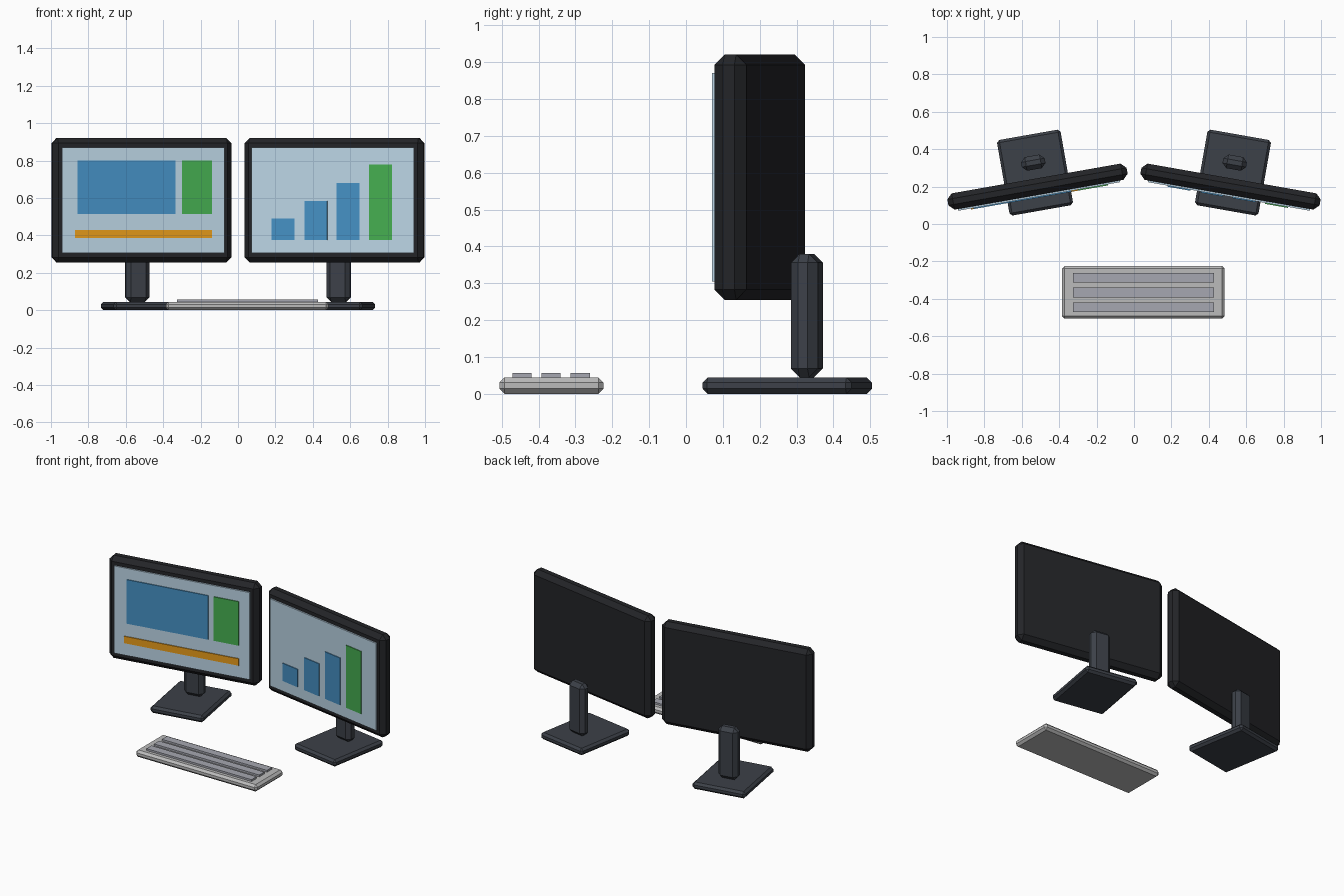
import bpy
from math import radians, cos, sin
from mathutils import Matrix, Vector

if "Cube" in bpy.data.objects:
    bpy.data.objects.remove(bpy.data.objects["Cube"])


def mat(name, rgb):
    m = bpy.data.materials.new(name)
    m.diffuse_color = (*rgb, 1)
    m.use_nodes = True
    m.node_tree.nodes["Principled BSDF"].inputs["Base Color"].default_value = m.diffuse_color
    return m


BODY = mat("casing", (0.017, 0.018, 0.021))
STAND = mat("stand", (0.045, 0.052, 0.065))
GLASS = mat("screen", (0.50, 0.66, 0.78))
BLUE = mat("blue", (0.06, 0.28, 0.55))
GREEN = mat("green", (0.06, 0.42, 0.08))
ORANGE = mat("orange", (0.80, 0.33, 0.01))
KEYS = mat("keys", (0.38, 0.39, 0.44))
SHELL = mat("shell", (0.50, 0.50, 0.50))


def box(name, center, size, material, chamfer=0, frame=Matrix()):
    bpy.ops.mesh.primitive_cube_add(size=1)
    ob = bpy.context.object
    ob.name = name
    ob.data.transform(Matrix.Diagonal((*size, 1)))
    ob.matrix_world = frame @ Matrix.Translation(Vector(center))
    ob.data.materials.append(material)
    if chamfer:
        b = ob.modifiers.new("chamfer", "BEVEL")
        b.width = chamfer
        b.segments = 1
    return ob


# chart panels as seen from the front: x0, x1, z0, z1, colour
charts = {
    "left": [(-0.858, -0.335, 0.515, 0.80, BLUE),
             (-0.30, -0.14, 0.515, 0.80, GREEN),
             (-0.872, -0.14, 0.385, 0.43, ORANGE)],
    "right": [(0.18, 0.303, 0.375, 0.49, BLUE),
              (0.355, 0.477, 0.375, 0.585, BLUE),
              (0.527, 0.65, 0.375, 0.68, BLUE),
              (0.70, 0.823, 0.375, 0.78, GREEN)],
}

# two monitors turned towards the user
for side, s in (("left", -1), ("right", 1)):
    angle = radians(-10 * s)
    cx = s * 0.516
    frame = Matrix.Translation((cx, 0.2, 0)) @ Matrix.Rotation(angle, 4, "Z")
    box(side + "_casing", (0, 0, 0.588), (0.973, 0.088, 0.666), BODY, 0.028, frame)
    box(side + "_screen", (0, -0.045, 0.588), (0.88, 0.017, 0.565), GLASS, 0, frame)
    box(side + "_stand_column", (0, 0.13, 0.2125), (0.128, 0.074, 0.335), STAND, 0.024, frame)
    box(side + "_stand_base", (0, 0.076, 0.0225), (0.345, 0.41, 0.045), STAND, 0.014, frame)
    for i, (x0, x1, z0, z1, colour) in enumerate(charts[side]):
        y = -0.055
        lx = ((x0 + x1) / 2 - cx + y * sin(angle)) / cos(angle)
        box(f"{side}_chart_{i + 1}", (lx, y, (z0 + z1) / 2),
            ((x1 - x0) / cos(angle), 0.008, z1 - z0), colour, 0, frame)

# keyboard with three key rows
box("keyboard", (0.05, -0.365, 0.0225), (0.87, 0.282, 0.045), SHELL, 0.014)
for i in range(3):
    box(f"key_row_{i + 1}", (0.05, -0.445 + 0.079 * i, 0.0485), (0.754, 0.052, 0.017), KEYS)
